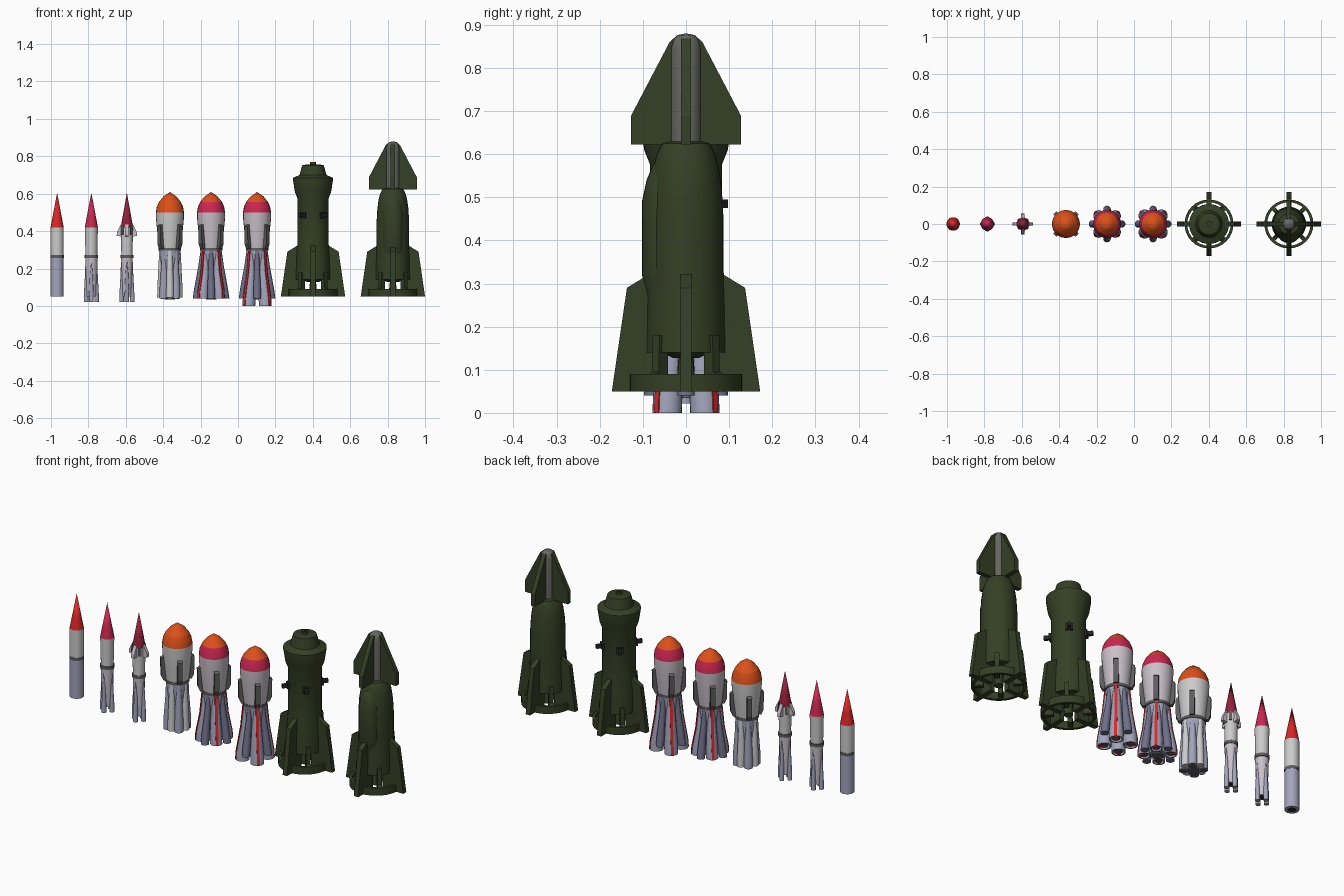
import bpy, bmesh
from math import sin, cos, pi, radians

if "Cube" in bpy.data.objects:
    bpy.data.objects.remove(bpy.data.objects["Cube"])

def mat(name, r, g, b):
    m = bpy.data.materials.new(name)
    m.diffuse_color = (r, g, b, 1)
    m.use_nodes = True
    m.node_tree.nodes["Principled BSDF"].inputs["Base Color"].default_value = m.diffuse_color
    return m

WHITE = mat("white", .75, .74, .76)
LILAC = mat("lilac", .58, .53, .58)
BLUE = mat("blue_grey", .36, .37, .5)
NAVY = mat("shadow_blue", .16, .16, .25)
GREY = mat("dark_grey", .11, .11, .11)
RED = mat("red", .7, .02, .02)
CRIMSON = mat("crimson", .6, .02, .08)
MAROON = mat("maroon", .3, .015, .04)
ORANGE = mat("orange", .72, .08, .01)
GREEN = mat("olive", .035, .05, .018)
STEEL = mat("steel", .13, .13, .12)
BLACK = mat("black", .02, .02, .02)
AXES = [0, 90, 180, 270]
DIAG = [45, 135, 225, 315]

def finish(bm, name, x, deg, m, angle=35):
    bmesh.ops.recalc_face_normals(bm, faces=bm.faces)
    me = bpy.data.meshes.new(name)
    bm.to_mesh(me)
    bm.free()
    ob = bpy.data.objects.new(name, me)
    bpy.context.collection.objects.link(ob)
    ob.location.x = x
    ob.rotation_euler.z = radians(deg)
    me.materials.append(m)
    bpy.context.view_layer.objects.active = ob
    ob.select_set(True)
    bpy.ops.object.shade_smooth_by_angle(angle=radians(angle))
    ob.select_set(False)
    return ob

def loft(name, x, rings, m, deg=0, segs=24, closed=False, squash=1.0):
    """Stack of circles (radius, z, optional radial offset)."""
    bm = bmesh.new()
    loops = []
    for ring in rings:
        r, z = ring[:2]
        off = ring[2] if len(ring) > 2 else 0
        if r == 0:
            loops.append([bm.verts.new((off, 0, z))])
        else:
            loops.append([bm.verts.new((off + r * squash * cos(2 * pi * i / segs),
                                        r * sin(2 * pi * i / segs), z)) for i in range(segs)])
    pairs = list(zip(loops, loops[1:]))
    if closed:
        pairs.append((loops[-1], loops[0]))
    for a, b in pairs:
        for i in range(segs):
            j = (i + 1) % segs
            q = [a[i % len(a)], a[j % len(a)], b[j % len(b)], b[i % len(b)]]
            bm.faces.new(list(dict.fromkeys(q)))
    if not closed:
        for l in (loops[0], loops[-1]):
            if len(l) > 2:
                bm.faces.new(l)
    return finish(bm, name, x, deg, m)

def plate(name, x, poly, thick, m, deg=0):
    """Flat radial plate from an outline in (radius, z)."""
    bm = bmesh.new()
    a = [bm.verts.new((r, -thick / 2, z)) for r, z in poly]
    b = [bm.verts.new((r, thick / 2, z)) for r, z in poly]
    bm.faces.new(a)
    bm.faces.new(b)
    for i in range(len(a)):
        j = (i + 1) % len(a)
        bm.faces.new((a[i], a[j], b[j], b[i]))
    return finish(bm, name, x, deg, m, 20)

def around(fn, angles, name, x, shape, *args):
    for i, d in enumerate(angles):
        fn(f"{name}_{i + 1}", x, shape, *args, deg=d)

# Slim rockets: body, band and pointed nose
for n, x, r, nose, low in ((1, -.967, .035, RED, .035), (2, -.784, .035, CRIMSON, .026),
                           (3, -.594, .033, MAROON, .024)):
    p = f"slim_{n}_"
    loft(p + "nose", x, [(r, .42), (r * .68, .48), (0, .605)], nose)
    loft(p + "upper_stage", x, [(r * .9, .27), (r, .42)] if n > 1 else [(r, .27), (r, .42)], WHITE)
    loft(p + "band", x, [(r + .001, .256), (r + .001, .272)], GREY)
    loft(p + "lower_stage", x, [(low * .6, .065), (low * .6, .05), (low, .05),
                                (r * .93 if n > 1 else r, .258)], LILAC if n > 1 else BLUE)
    loft(p + "nozzle", x, [(r * .58, .05), (r * .4, .07)], BLACK)
    if n > 1:
        around(loft, AXES, p + "booster", x,
               [(.012, .022, .028), (.012, .06, .028), (.008, .17, .026), (.002, .235, .03)], BLUE)

# Collar pods on the third rocket
around(plate, AXES, "slim_3_collar_pod", -.594,
       [(.025, .37), (.055, .375), (.053, .395), (.033, .435), (.025, .435)], .018, LILAC)
around(plate, DIAG, "slim_3_collar_strip", -.594,
       [(.025, .38), (.037, .38), (.034, .43), (.025, .43)], .014, GREY)

# Heavy rockets: wide dome, tapered upper stage, boosters
for n, x, body, base in ((1, -.364, WHITE, CRIMSON), (2, -.144, LILAC, CRIMSON), (3, .102, LILAC, CRIMSON)):
    p = f"heavy_{n}_"
    loft(p + "nose_base", x, [(.075, .5), (.07, .53), (.059, .555)],
         ORANGE if n == 1 else base)
    loft(p + "nose_cap", x, [(.059, .555), (.035, .585), (0, .609)], ORANGE)
    loft(p + "upper_stage", x, [(.058, .305), (.065, .37), (.074, .46), (.075, .5)], body)
    loft(p + "band", x, [(.06, .295), (.06, .31)], GREY)
    loft(p + "core", x, [(.04, .045), (.045, .15), (.056, .3)], BLUE)
    loft(p + "core_nozzle", x, [(.028, .035), (.018, .06)], GREY)
    around(plate, DIAG, p + "side_pod", x,
           [(.05, .305), (.07, .305), (.082, .33), (.084, .425), (.07, .435), (.06, .40)], .024, GREY)
    if n == 1:
        around(loft, DIAG, p + "booster", x,
               [(.022, .04, .047), (.022, .1, .046), (.016, .22, .043), (.012, .3, .044)], BLUE)
        around(loft, AXES, p + "white_booster", x,
               [(.02, .045, .048), (.02, .1, .047), (.014, .3, .043)], WHITE)
        around(loft, DIAG, p + "booster_nozzle", x, [(.015, .036, .047), (.012, .05, .047)], GREY)
    else:
        z0 = .04 if n == 2 else .0
        br = .03 if n == 2 else .034
        around(loft, AXES, p + "axis_booster", x,
               [(.02, .04, .078), (.02, .09, .071), (.014, .22, .053), (.01, .3, .046)], NAVY)
        around(loft, DIAG, p + "diagonal_booster", x,
               [(br * .7, z0 + .02, .062), (br * .8, z0, .062), (br, z0, .062), (br, z0 + .04, .06),
                (.024, .18, .046), (.014, .3, .044)], BLUE)
        around(plate, DIAG, p + "red_stripe", x,
               [(.06, z0 + .001), (.062 + br + .002, z0 + .001), (.062 + br, z0 + .04),
                (.0725, .18), (.061, .3), (.05, .3)], .014, RED)
        around(loft, DIAG, p + "nozzle", x,
               [(br * .55, z0 + .004, .062), (br * .4, z0 + .03, .062)], GREY)

# Olive rockets: shared finned base with ring
for p, x in (("olive_1_", .401), ("olive_2_", .828)):
    around(plate, AXES, p + "fin", x,
           [(.047, .05), (.172, .05), (.137, .29), (.08, .325), (.07, .15), (.047, .14)], .026, GREEN)
    loft(p + "ring", x, [(.131, .05), (.131, .09), (.116, .09), (.116, .05)], GREEN, segs=32, closed=True)
    around(plate, DIAG, p + "strut", x,
           [(.07, .055), (.125, .055), (.125, .085), (.1, .095), (.098, .18), (.07, .18)], .022, GREEN)
    loft(p + "nozzle", x, [(.022, .055), (.02, .09), (.014, .15)], GREEN)

# First olive rocket: straight body, flared head, clamps
x = .401
loft("olive_1_body", x, [(.03, .127), (.055, .14), (.092, .14), (.09, .25), (.083, .34), (.083, .575),
                         (.097, .61), (.107, .675), (.107, .685), (.072, .70), (.058, .752),
                         (.03, .757), (.016, .757), (.016, .77), (.006, .77), (.006, .762)],
     GREEN, segs=32)
for i, d in enumerate((52, 128, 232, 308)):
    plate(f"olive_1_clamp_{i + 1}", x, [(.07, .475), (.118, .475), (.118, .495), (.07, .495)], .016, BLACK, deg=d)
    plate(f"olive_1_clamp_plate_{i + 1}", x, [(.075, .468), (.092, .468), (.092, .502), (.075, .502)],
          .034, BLACK, deg=d)

# Second olive rocket: rounded body, front hump, finned grey tip
x = .828
loft("olive_2_body", x, [(.03, .127), (.055, .14), (.092, .14), (.09, .25), (.087, .34), (.087, .45),
                         (.083, .52), (.076, .57), (.068, .60), (.055, .625), (.035, .63)],
     GREEN, segs=32)
loft("olive_2_front_hump", x, [(.05, .27, .05), (.054, .32, .06), (.054, .49, .06), (.048, .54, .054),
                               (.034, .575, .05), (0, .595, .045)], GREEN, deg=270, squash=.78)
loft("olive_2_tip_core", x, [(.036, .62), (.036, .845), (.031, .865), (.02, .876), (0, .88)], STEEL)
around(plate, AXES, "olive_2_tip_fin", x,
       [(.0, .622), (.128, .622), (.128, .688), (.038, .86), (.03, .868), (.0, .86)], .024, GREEN)
